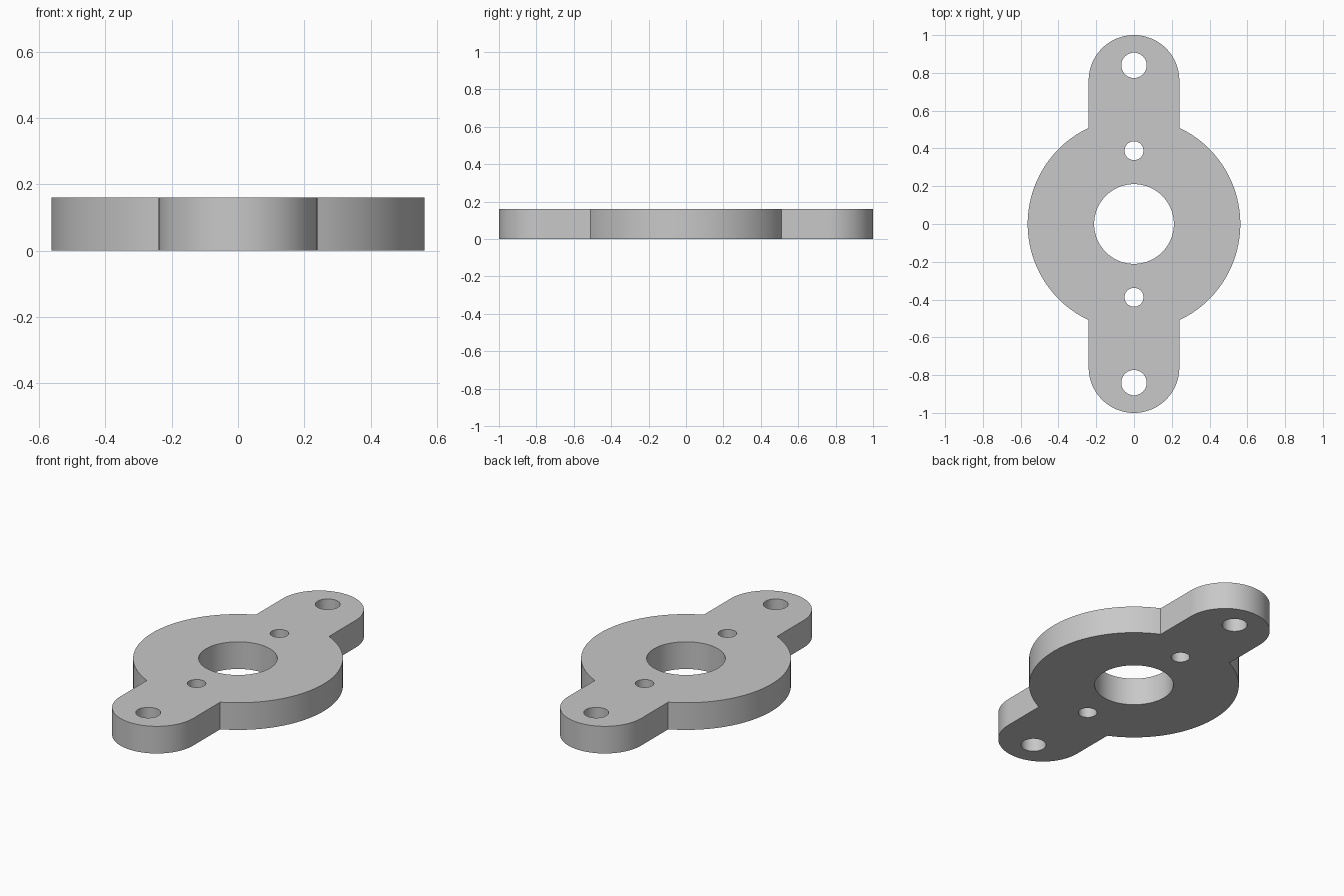
import bpy
import bmesh
from math import pi, sin, cos, acos, radians

cube = bpy.data.objects.get("Cube")
if cube:
    bpy.data.objects.remove(cube, do_unlink=True)

THICKNESS = 0.161
DISC_RADIUS = 0.563
TAB_RADIUS = 0.24
TAB_CENTRE = 1 - TAB_RADIUS


def arc(cy, radius, start, end, steps):
    """Points along an arc centred on (0, cy), both ends included."""
    angles = [start + (end - start) * i / steps for i in range(steps + 1)]
    return [(radius * cos(a), cy + radius * sin(a)) for a in angles]


def circle(cy, radius, steps=64):
    return arc(cy, radius, 0, 2 * pi, steps)[:-1]


# Outline: disc side, rounded tab, then the same turned half a turn
meet = acos(TAB_RADIUS / DISC_RADIUS)
half = arc(0, DISC_RADIUS, -meet, meet, 48) + arc(TAB_CENTRE, TAB_RADIUS, 0, pi, 48)
outline = half + [(-x, -y) for x, y in half]

# Centre bore, then small and large screw holes on both sides
loops = [outline, circle(0, 0.211, 96)]
for side in (-1, 1):
    loops += [circle(side * 0.388, 0.05), circle(side * 0.84, 0.067)]

# Fill the outline around the holes and extrude it into a plate
bm = bmesh.new()
edges = []
for loop in loops:
    verts = [bm.verts.new((x, y, 0)) for x, y in loop]
    edges += [bm.edges.new((v, verts[i - 1])) for i, v in enumerate(verts)]
bmesh.ops.triangle_fill(bm, edges=edges, use_beauty=True, normal=(0, 0, 1))
base = bm.faces[:]
result = bmesh.ops.extrude_face_region(bm, geom=base, use_keep_orig=True)
top = [g for g in result["geom"] if isinstance(g, bmesh.types.BMVert)]
bmesh.ops.translate(bm, verts=top, vec=(0, 0, THICKNESS))
bmesh.ops.recalc_face_normals(bm, faces=bm.faces[:])
mesh = bpy.data.meshes.new("flange_plate")
bm.to_mesh(mesh)
bm.free()

# Plain grey metal
colour = (0.58, 0.58, 0.58, 1)
grey = bpy.data.materials.new("light grey")
grey.use_nodes = True
grey.diffuse_color = colour
grey.node_tree.nodes["Principled BSDF"].inputs["Base Color"].default_value = colour
mesh.materials.append(grey)

plate = bpy.data.objects.new("flange_plate", mesh)
bpy.context.collection.objects.link(plate)
bpy.ops.object.select_all(action="DESELECT")
plate.select_set(True)
bpy.context.view_layer.objects.active = plate
bpy.ops.object.shade_smooth_by_angle(angle=radians(30))
